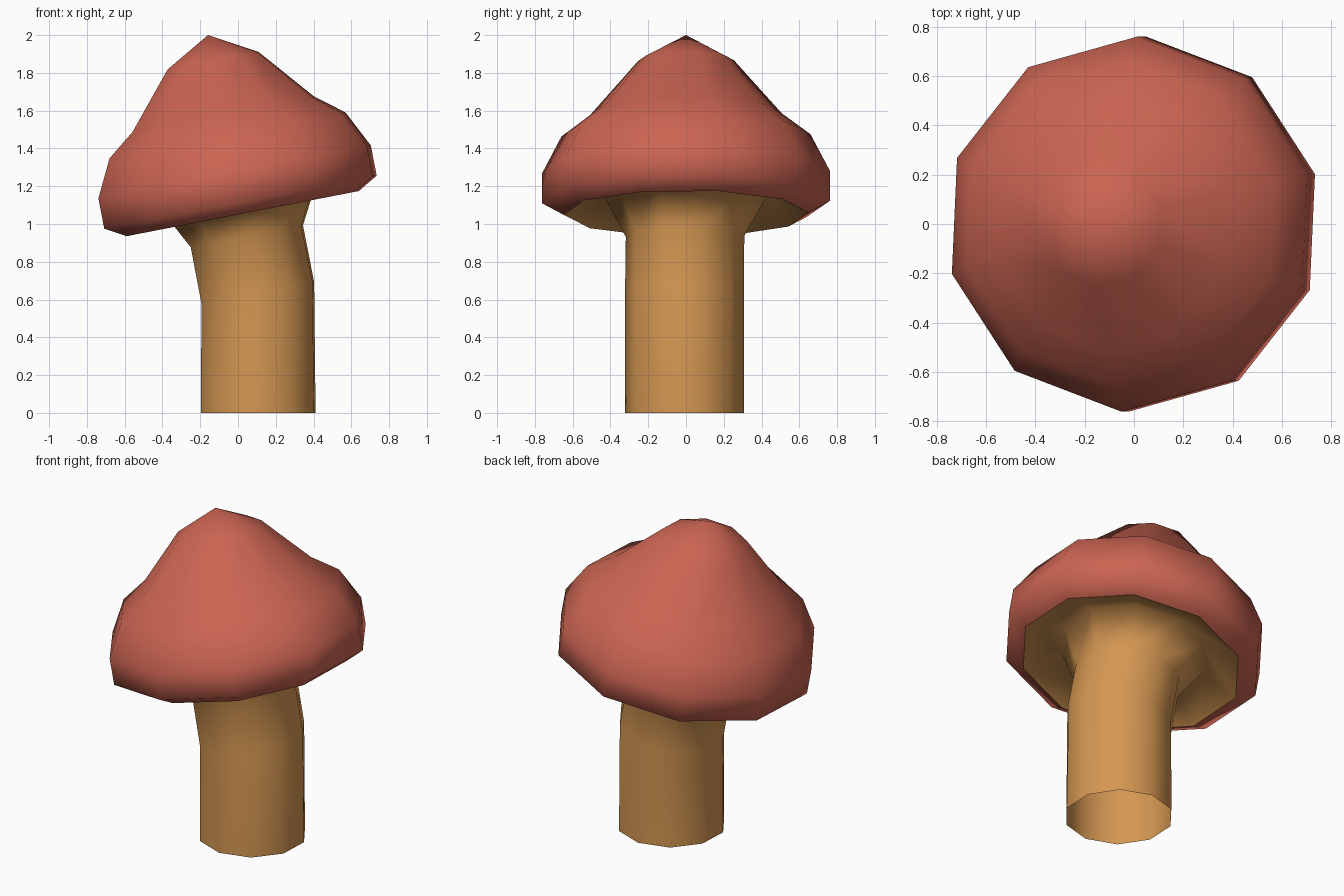
import bpy, bmesh, math
from mathutils import Vector

if "Cube" in bpy.data.objects:
    bpy.data.objects.remove(bpy.data.objects["Cube"])

SIDES = 10
PHASE = math.radians(15.4)
TILT = math.radians(11)
U = Vector((math.cos(TILT), 0, math.sin(TILT)))     # tilted sideways axis
W = Vector((-math.sin(TILT), 0, math.cos(TILT)))    # tilted up axis
Y = Vector((0, 1, 0))
CAP_BASE = Vector((0.025, 0, 1.055))


def material(name, rgb):
    m = bpy.data.materials.new(name)
    m.diffuse_color = (*rgb, 1)
    m.use_nodes = True
    m.node_tree.nodes["Principled BSDF"].inputs["Base Color"].default_value = m.diffuse_color
    return m


def ring(bm, centre, radius, side=U):
    pts = []
    for i in range(SIDES):
        a = PHASE + 2 * math.pi * i / SIDES
        pts.append(bm.verts.new(Vector(centre) + side * radius * math.cos(a) + Y * radius * math.sin(a)))
    return pts


def bridge(bm, rings):
    for lo, hi in zip(rings, rings[1:]):
        for i in range(SIDES):
            j = (i + 1) % SIDES
            bm.faces.new((lo[i], lo[j], hi[j], hi[i]))


def finish(bm, name, mat):
    for f in bm.faces:
        f.smooth = True
    me = bpy.data.meshes.new(name)
    bm.to_mesh(me)
    bm.free()
    me.materials.append(mat)
    ob = bpy.data.objects.new(name, me)
    bpy.context.collection.objects.link(ob)
    return ob


red = material("cap red", (0.60, 0.13, 0.085))
tan = material("stalk tan", (0.66, 0.31, 0.085))

# Tilted cap: (radius, height along the tilted axis)
bm = bmesh.new()
profile = [(0.65, 0), (0.762, 0.062), (0.762, 0.225), (0.66, 0.422), (0.508, 0.536), (0.254, 0.825)]
rings = [ring(bm, CAP_BASE + W * h, r) for r, h in profile]
bridge(bm, rings)
tip = bm.verts.new(CAP_BASE + W * 0.963)
for i in range(SIDES):
    bm.faces.new((rings[-1][i], rings[-1][(i + 1) % SIDES], tip))
finish(bm, "mushroom_cap", red)

# Bent stalk, open at the base, flaring into the hollow underside of the cap
bm = bmesh.new()
stalk = [
    ring(bm, (0.107, -0.008, 0), 0.315, Vector((1, 0, 0))),
    ring(bm, (0.105, -0.008, 0.635), 0.315),
    ring(bm, (0.047, -0.005, 0.935), 0.314),
    ring(bm, CAP_BASE + W * 0.09, 0.43),
    ring(bm, CAP_BASE, 0.65),
]
bridge(bm, stalk)
finish(bm, "stalk_and_underside", tan)
